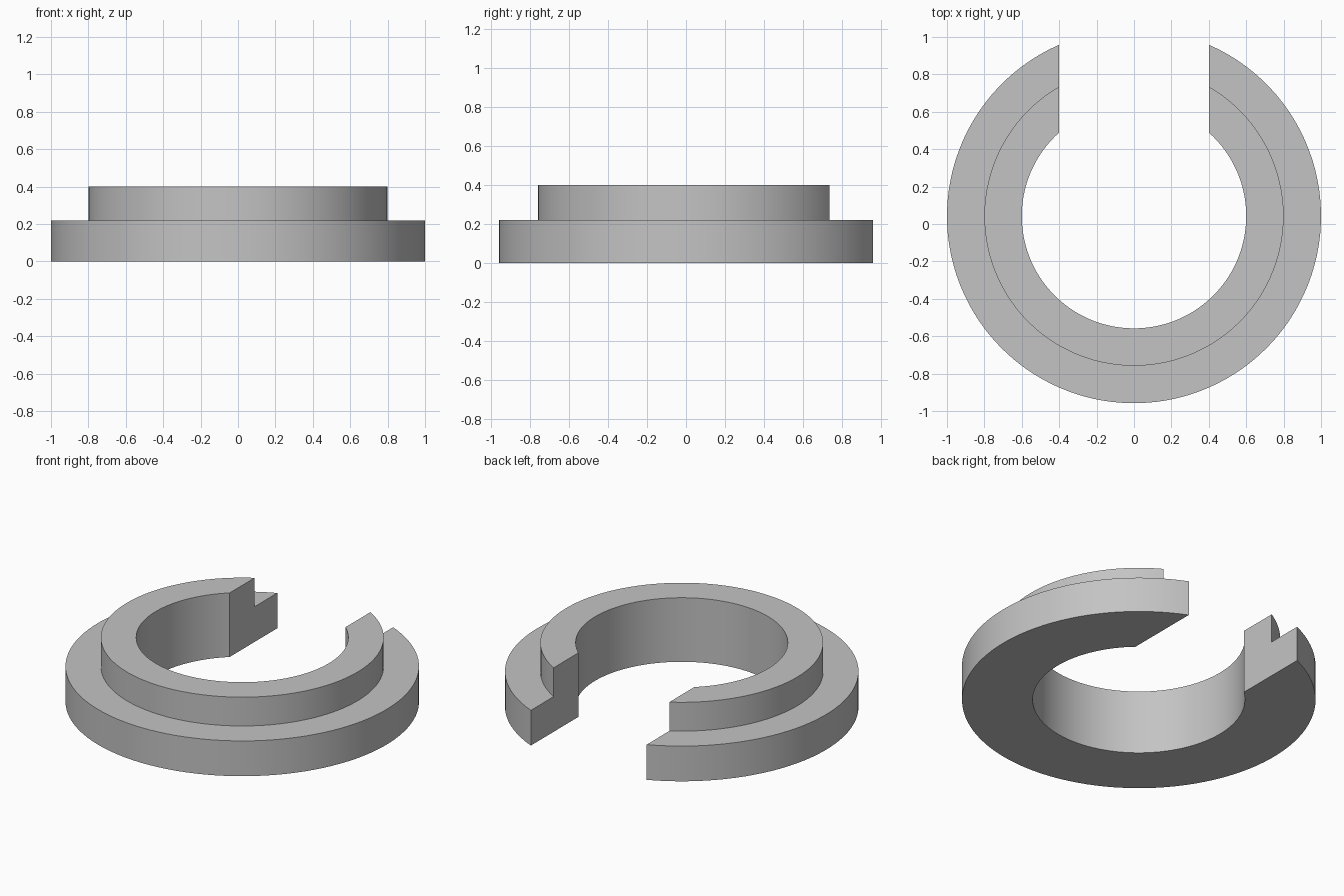
import bpy, bmesh, math

if "Cube" in bpy.data.objects:
    bpy.data.objects.remove(bpy.data.objects["Cube"], do_unlink=True)

CENTRE_Y = 0.042
SLOT = 0.4       # half width of the slot at the back
STEPS = 96
# Stepped cross-section: radius, height
PROFILE = [(0.6, 0), (1, 0), (1, 0.22), (0.8, 0.22), (0.8, 0.4), (0.6, 0.4)]

grey = bpy.data.materials.new("plain grey")
grey.use_nodes = True
colour = (0.55, 0.55, 0.55, 1)
grey.diffuse_color = colour
grey.node_tree.nodes["Principled BSDF"].inputs["Base Color"].default_value = colour

# Sweep the profile round; each radius stops where it meets the slot walls
bm = bmesh.new()
sections = []
for i in range(STEPS + 1):
    t = 2 * i / STEPS - 1
    section = []
    for r, z in PROFILE:
        a = t * (math.pi - math.asin(SLOT / r))
        section.append(bm.verts.new((r * math.sin(a), CENTRE_Y - r * math.cos(a), z)))
    sections.append(section)

n = len(PROFILE)
for a, b in zip(sections, sections[1:]):
    for j in range(n):
        k = (j + 1) % n
        bm.faces.new((a[j], b[j], b[k], a[k]))

# Flat slot walls
bm.faces.new(sections[0])
bm.faces.new(sections[-1])
bmesh.ops.recalc_face_normals(bm, faces=bm.faces)

mesh = bpy.data.meshes.new("slotted_collar")
bm.to_mesh(mesh)
bm.free()
mesh.materials.append(grey)
collar = bpy.data.objects.new("slotted_collar", mesh)
bpy.context.collection.objects.link(collar)

bpy.ops.object.select_all(action="DESELECT")
collar.select_set(True)
bpy.context.view_layer.objects.active = collar
bpy.ops.object.shade_smooth_by_angle(angle=math.radians(30))
